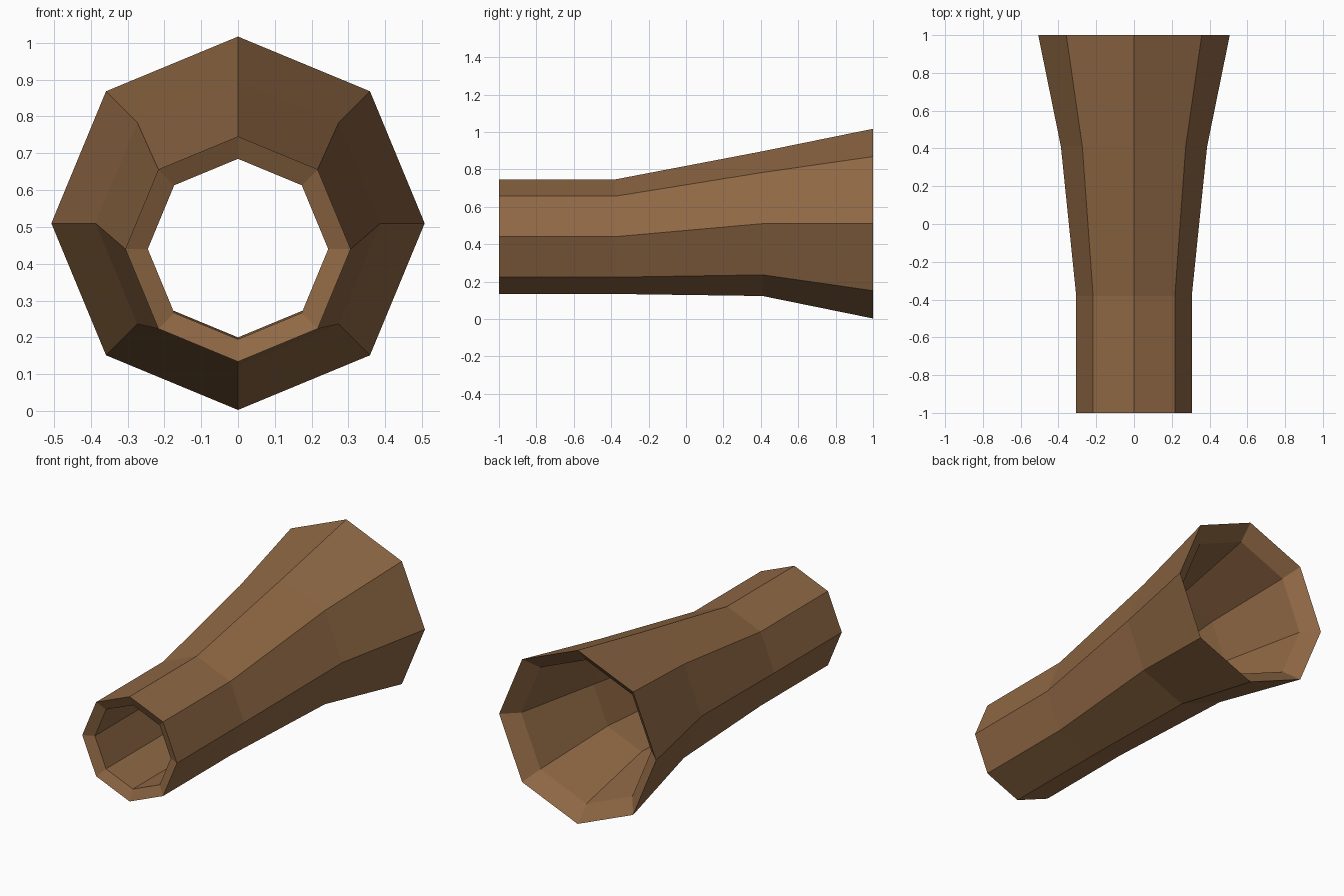
import bpy
import bmesh
from math import sin, cos, pi

cube = bpy.data.objects.get("Cube")
if cube:
    bpy.data.objects.remove(cube, do_unlink=True)

SIDES = 8

# One flat brown for the whole tube
brown = bpy.data.materials.new("warm_brown")
brown.use_nodes = True
color = (0.275, 0.138, 0.058, 1)
brown.diffuse_color = color
brown.node_tree.nodes["Principled BSDF"].inputs["Base Color"].default_value = color

# Closed wall section: (position along y, radius, centre height)
outer_wall = [(-1, 0.306, 0.44), (-0.38, 0.306, 0.44), (0.41, 0.387, 0.51), (1, 0.507, 0.51)]
inner_wall = [(0.92, 0.42, 0.51), (0.41, 0.31, 0.51), (-0.38, 0.246, 0.44), (-0.97, 0.245, 0.44)]


def add_ring(bm, y, radius, height):
    """Octagon with a corner at the top, standing across the y axis."""
    angles = [2 * pi * i / SIDES for i in range(SIDES)]
    return [bm.verts.new((radius * sin(a), y, height + radius * cos(a))) for a in angles]


# Flared hollow tube with sloping rims at both ends
bm = bmesh.new()
rings = [add_ring(bm, *section) for section in outer_wall + inner_wall]
for ring, following in zip(rings, rings[1:] + rings[:1]):
    for i in range(SIDES):
        j = (i + 1) % SIDES
        bm.faces.new((ring[i], ring[j], following[j], following[i]))
bmesh.ops.recalc_face_normals(bm, faces=bm.faces)

mesh = bpy.data.meshes.new("flared_tube")
bm.to_mesh(mesh)
bm.free()
mesh.materials.append(brown)
tube = bpy.data.objects.new("flared_tube", mesh)
bpy.context.collection.objects.link(tube)
